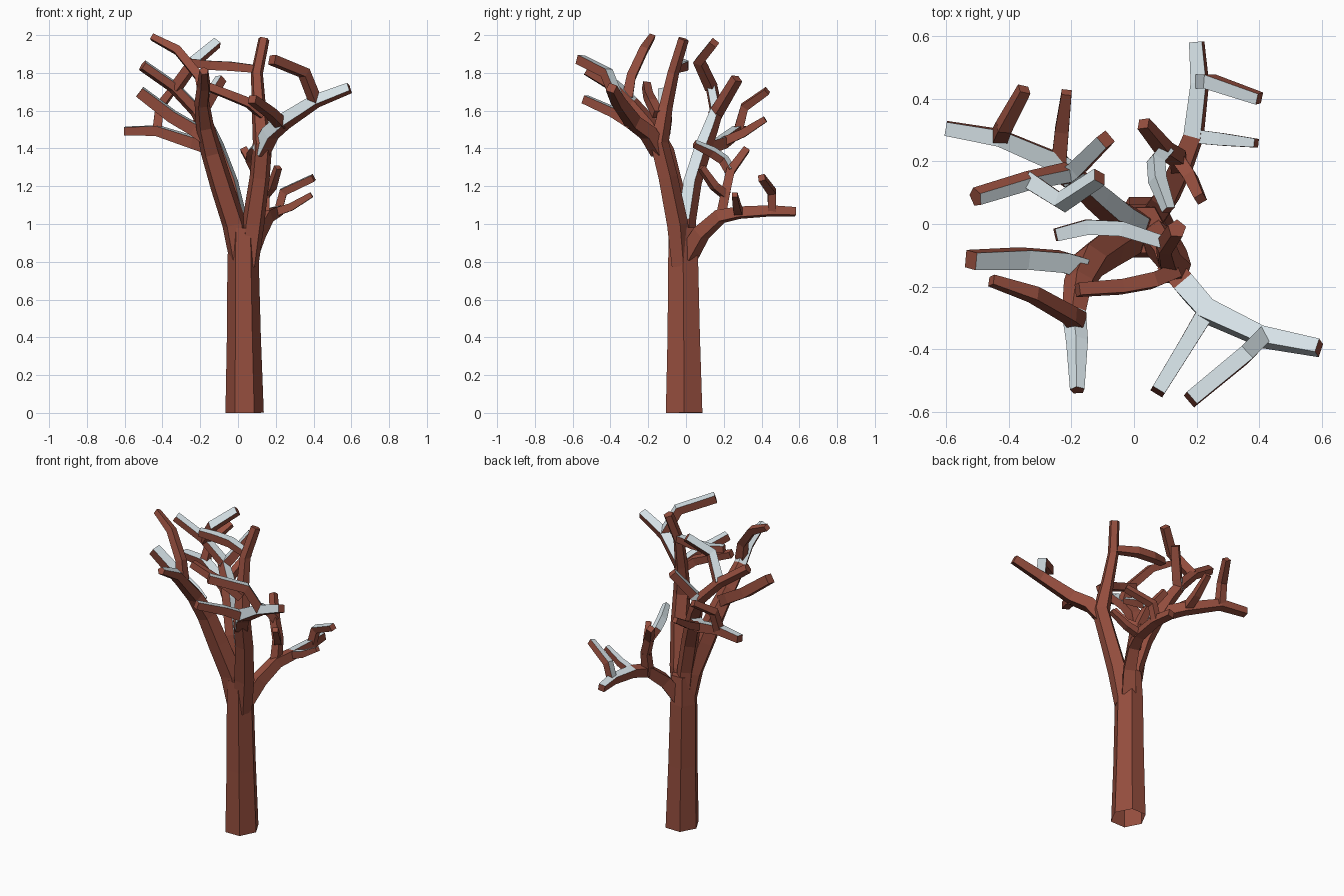
import bpy, bmesh, math
from mathutils import Vector, Quaternion


def material(name, rgb):
    m = bpy.data.materials.new(name)
    m.diffuse_color = (*rgb, 1)
    return m


BARK = material("bark brown", (0.30, 0.076, 0.048))
SNOW = material("pale snow", (0.69, 0.78, 0.82))
UP = (0, 0, 1)


def limb(name, pts, sides=4, snow=None, limit=0.45, snow_from=0, open_start=False, stretch=1.0):
    """Tapered faceted tube through (x, y, z, half_width) points.
    Faces turned towards the snow direction are painted as snow."""
    pos = [Vector(p[:3]) for p in pts]
    n = len(pos)
    seg = [(pos[i + 1] - pos[i]).normalized() for i in range(n - 1)]
    tan = [seg[0]] + [(seg[i - 1] + seg[i]).normalized() for i in range(1, n - 1)] + [seg[-1]]
    ref = Vector(UP) if abs(tan[0].z) < 0.9 else Vector((0, -1, 0))
    side = tan[0].cross(ref).normalized()
    bm = bmesh.new()
    rings = []
    for i in range(n):
        if i:
            side = tan[i - 1].rotation_difference(tan[i]) @ side
        side = (side - tan[i] * side.dot(tan[i])).normalized()
        up = side.cross(tan[i])
        r = pts[i][3] / math.cos(math.pi / sides)
        ring = []
        for k in range(sides):
            a = 2 * math.pi * (k + 0.5) / sides
            ring.append(bm.verts.new(pos[i] + side * (r * math.sin(a)) + up * (r * stretch * math.cos(a))))
        rings.append(ring)
    direction = Vector(snow).normalized() if snow else None
    walls = []
    for i in range(n - 1):
        for k in range(sides):
            j = (k + 1) % sides
            f = bm.faces.new((rings[i][k], rings[i][j], rings[i + 1][j], rings[i + 1][k]))
            walls.append((i, f))
    if not open_start:
        bm.faces.new(rings[0])
    bm.faces.new(rings[-1])
    bmesh.ops.recalc_face_normals(bm, faces=bm.faces[:])
    if direction:
        for i, f in walls:
            if i >= snow_from and f.normal.dot(direction) > limit:
                f.material_index = 1
    me = bpy.data.meshes.new(name)
    bm.to_mesh(me)
    bm.free()
    me.materials.append(BARK)
    me.materials.append(SNOW)
    ob = bpy.data.objects.new(name, me)
    bpy.context.collection.objects.link(ob)
    return ob


# Trunk, open underneath
limb("trunk", [(.035, -.01, 0, .088), (.031, -.012, .4, .078), (.027, -.015, .8, .072),
               (.028, -.02, .98, .066)], 6, open_start=True, stretch=1.1)

# Right limb, rising to the upright top
limb("right_limb", [(.055, -.03, .78, .045), (.08, -.05, 1.0, .05), (.115, -.1, 1.25, .045),
                    (.13, -.145, 1.43, .044), (.11, -.11, 1.62, .032), (.1, -.07, 1.8, .027),
                    (.137, -.015, 1.98, .025)], 5)
limb("right_limb_high_twig", [(.1, -.06, 1.82, .02), (-.04, -.015, 1.835, .024),
                              (-.15, -.01, 1.84, .024), (-.25, -.035, 1.855, .02)], snow=UP)
limb("right_limb_cross_twig", [(.13, -.15, 1.58, .024), (.06, -.18, 1.64, .024),
                               (-.04, -.2, 1.68, .022), (-.18, -.21, 1.735, .02)])
limb("east_branch", [(.12, -.14, 1.38, .036), (.17, -.2, 1.48, .036), (.24, -.28, 1.54, .034),
                     (.41, -.36, 1.65, .028), (.59, -.395, 1.72, .023)], snow=(-.3, -.5, .8))
limb("east_branch_high_twig", [(.41, -.36, 1.65, .026), (.35, -.42, 1.8, .026),
                               (.18, -.56, 1.87, .025)], snow=UP, limit=.3)
limb("east_branch_front_twig", [(.23, -.28, 1.53, .028), (.17, -.38, 1.59, .025),
                                (.075, -.535, 1.66, .022)], snow=(-.3, 0, 1))

# Front left limb
limb("front_left_limb", [(.01, -.03, .8, .045), (-.02, -.04, 1.0, .054), (-.085, -.08, 1.2, .052),
                         (-.14, -.12, 1.38, .048), (-.175, -.19, 1.52, .04), (-.19, -.29, 1.64, .033),
                         (-.18, -.38, 1.73, .03), (-.18, -.53, 1.81, .02)],
     5, snow=UP, snow_from=5)
limb("front_left_high_twig", [(-.18, -.31, 1.67, .028), (-.205, -.29, 1.78, .024),
                              (-.32, -.225, 1.92, .022), (-.455, -.18, 1.99, .016)])
limb("front_left_side_twig", [(-.17, -.14, 1.46, .034), (-.23, -.12, 1.5, .032),
                              (-.35, -.11, 1.57, .031), (-.52, -.115, 1.7, .028)],
     snow=(.2, -.2, 1))

# Back left limb
limb("back_left_limb", [(.02, 0, .82, .04), (.0, .0, 1.02, .043), (-.05, .03, 1.22, .043),
                        (-.12, .09, 1.41, .04), (-.16, .125, 1.5, .036), (-.22, .16, 1.6, .03),
                        (-.34, .135, 1.725, .027), (-.505, .085, 1.84, .026)],
     5, snow=(.8, -.2, .55), limit=.5, snow_from=1)
limb("back_left_top_twig", [(-.33, .135, 1.72, .026), (-.23, .07, 1.86, .025),
                            (-.11, .15, 1.96, .022)], snow=(-.2, 0, 1), limit=.3)
limb("back_left_inner_twig", [(-.22, .15, 1.57, .027), (-.18, .18, 1.62, .026),
                              (-.09, .27, 1.77, .023)], snow=(-.4, .4, 1))
limb("west_branch", [(-.13, .1, 1.4, .034), (-.23, .19, 1.43, .03), (-.43, .275, 1.495, .026),
                     (-.6, .305, 1.492, .022)], snow=UP)
limb("west_branch_upper_twig", [(-.43, .275, 1.49, .024), (-.415, .31, 1.62, .022),
                                (-.35, .43, 1.705, .018)])
limb("west_branch_back_twig", [(-.24, .195, 1.435, .024), (-.23, .3, 1.48, .022),
                               (-.215, .42, 1.555, .016)])

# Low back branch with its twigs
limb("back_branch", [(.05, .01, .83, .04), (.1, .08, .95, .036), (.15, .18, 1.04, .032),
                     (.19, .28, 1.06, .028), (.21, .45, 1.07, .025), (.2, .58, 1.065, .021)],
     snow=UP, snow_from=3)
limb("back_branch_outer_twig", [(.21, .455, 1.06, .022), (.24, .455, 1.17, .022),
                                (.4, .4, 1.245, .018)], snow=(-.4, 0, 1), limit=.35)
limb("back_branch_side_twig", [(.19, .28, 1.06, .022), (.28, .27, 1.09, .02),
                               (.39, .258, 1.155, .014)], snow=UP)
limb("back_branch_riser", [(.145, .18, 1.02, .026), (.14, .21, 1.17, .024), (.1, .235, 1.28, .023),
                           (.03, .32, 1.395, .018)])
limb("back_branch_inner_twig", [(.135, .215, 1.15, .022), (.18, .15, 1.2, .02),
                                (.212, .08, 1.3, .016)])
limb("back_branch_curl_twig", [(.1, .235, 1.28, .022), (.07, .2, 1.34, .022),
                               (.075, .14, 1.38, .022), (.11, .045, 1.425, .016)],
     snow=UP, limit=.3)
